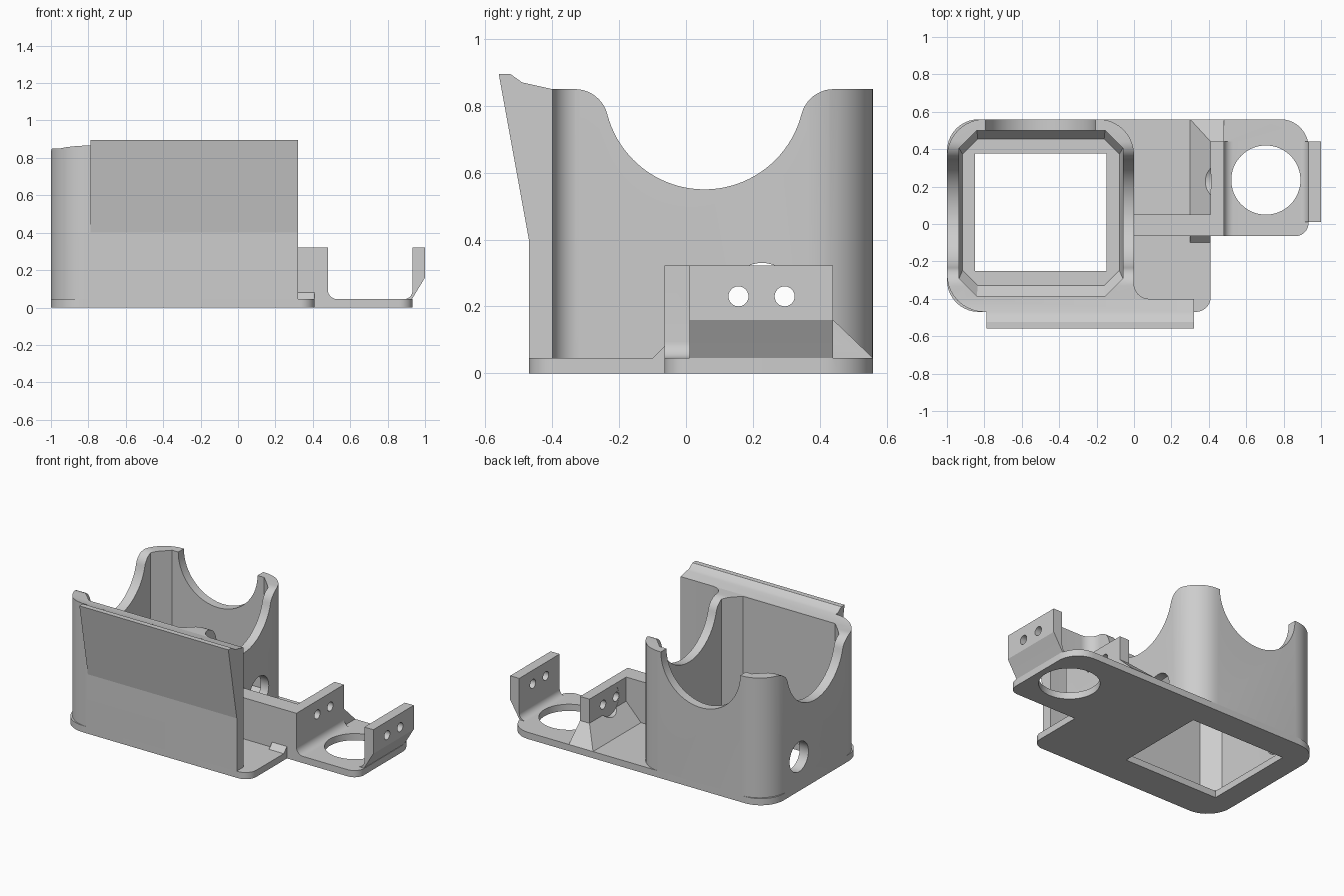
import bpy, bmesh, math
from mathutils import Vector

if "Cube" in bpy.data.objects:
    bpy.data.objects.remove(bpy.data.objects["Cube"])

grey = bpy.data.materials.new("light_grey")
grey.diffuse_color = (0.61, 0.61, 0.61, 1)
grey.use_nodes = True
grey.node_tree.nodes["Principled BSDF"].inputs["Base Color"].default_value = grey.diffuse_color


def make(name, bm):
    bmesh.ops.recalc_face_normals(bm, faces=bm.faces)
    me = bpy.data.meshes.new(name)
    bm.to_mesh(me)
    bm.free()
    me.materials.append(grey)
    ob = bpy.data.objects.new(name, me)
    bpy.context.collection.objects.link(ob)
    return ob


def rounded(pts, seg=10):
    """Outline from (u, v[, radius]) corners."""
    out = []
    for i, p in enumerate(pts):
        c = Vector(p[:2])
        if len(p) < 3:
            out.append(c)
            continue
        a = (Vector(pts[i - 1][:2]) - c).normalized()
        b = (Vector(pts[(i + 1) % len(pts)][:2]) - c).normalized()
        half = math.acos(max(-1, min(1, a.dot(b)))) / 2
        r = p[2]
        mid = c + (a + b).normalized() * (r / math.sin(half))
        s = c + a * (r / math.tan(half)) - mid
        e = c + b * (r / math.tan(half)) - mid
        start = math.atan2(s.y, s.x)
        turn = math.atan2(s.x * e.y - s.y * e.x, s.dot(e))
        for k in range(seg + 1):
            t = start + turn * k / seg
            out.append(mid + Vector((r * math.cos(t), r * math.sin(t))))
    return out


def prism(name, pts, axis, lo, hi):
    """Extrude an outline along one axis; the other two axes keep their order."""
    place = {"x": lambda p, d: (d, p[0], p[1]),
             "y": lambda p, d: (p[0], d, p[1]),
             "z": lambda p, d: (p[0], p[1], d)}[axis]
    bm = bmesh.new()
    lower = [bm.verts.new(place(p, lo)) for p in pts]
    upper = [bm.verts.new(place(p, hi)) for p in pts]
    bm.faces.new(lower)
    bm.faces.new(upper)
    n = len(pts)
    for i in range(n):
        j = (i + 1) % n
        bm.faces.new((lower[i], lower[j], upper[j], upper[i]))
    return make(name, bm)


def rect(x0, x1, y0, y1):
    return [(x0, y0), (x1, y0), (x1, y1), (x0, y1)]


def disc(u, v, r, n=48):
    return [(u + r * math.cos(math.tau * i / n), v + r * math.sin(math.tau * i / n)) for i in range(n)]


def hull(name, pts):
    bm = bmesh.new()
    for p in pts:
        bm.verts.new(p)
    bmesh.ops.convex_hull(bm, input=bm.verts)
    bmesh.ops.dissolve_limit(bm, angle_limit=0.01, verts=bm.verts, edges=bm.edges)
    return make(name, bm)


def combine(ob, tool, op):
    m = ob.modifiers.new(op, "BOOLEAN")
    m.operation, m.object, m.solver = op, tool, "EXACT"
    bpy.context.view_layer.objects.active = ob
    bpy.ops.object.modifier_apply(modifier=m.name)
    bpy.data.objects.remove(tool)


# Base plate with the side arm
T = 0.045
base = prism("base_and_cradle", rounded([
    (-1, -0.47, 0.17), (0.41, -0.47, 0.08), (0.41, -0.065), (0.933, -0.065, 0.07),
    (0.933, 0.56, 0.15), (-1, 0.56, 0.17)]), "z", 0, T)

# Cradle: inner flange, outer flange, front rib, corner gusset, small toe
inner = prism("inner_flange", rounded([
    (0.41, 0.01), (0.56, 0.01), (0.56, T), (0.48, T, 0.05), (0.48, 0.322), (0.41, 0.322)]),
    "y", -0.065, 0.44)
outer = prism("outer_flange", rounded([
    (0.86, 0.01), (0.91, 0.01), (0.933, 0.05), (1, 0.16), (1, 0.322), (0.933, 0.322),
    (0.933, T, 0.045), (0.86, T)]), "y", 0.01, 0.44)
rib = prism("rib", rect(0, 0.45, 0.01, 0.322), "y", -0.065, 0.05)
gusset = hull("gusset", [(x, y, z) for x in (0.30, 0.48) for y in (0.04, 0.56) for z in (0.01, T)]
              + [(x, y, 0.16) for x in (0.41, 0.48) for y in (0.04, 0.44)])
toe = prism("toe", [(-0.10, T), (-0.065, 0.08), (-0.05, 0.08), (-0.05, 0.01), (-0.10, 0.01)],
            "x", 0.30, 0.41)
for part in (inner, outer, rib, gusset, toe):
    combine(base, part, "UNION")

# Floor window, round seat, cable bore and screw holes
combine(base, prism("cut", rect(-0.85, -0.148, -0.25, 0.378), "z", -0.1, 0.2), "DIFFERENCE")
combine(base, prism("cut", disc(0.705, 0.235, 0.185, 64), "z", -0.1, 0.2), "DIFFERENCE")
combine(base, prism("cut", disc(0.227, 0.23, 0.1), "x", 0.1, 0.411), "DIFFERENCE")
for y in (0.157, 0.295):
    combine(base, prism("cut", disc(y, 0.23, 0.03, 24), "x", 0.3, 1.1), "DIFFERENCE")

# Box shell with its long front panel
shell = prism("box_shell", rounded([
    (-1, -0.47, 0.2), (0.32, -0.47), (0.32, -0.4), (0, -0.4, 0.08),
    (0, 0.56, 0.19), (-1, 0.56, 0.2)]), "z", T, 0.9)


def octagon(x0, x1, y0, y1, c, z):
    return [(x, y, z) for x, y in (
        (x0 + c, y0), (x1 - c, y0), (x1, y0 + c), (x1, y1 - c),
        (x1 - c, y1), (x0 + c, y1), (x0, y1 - c), (x0, y0 + c))]


# Hollow with a sloped foot
combine(shell, hull("cut", octagon(-0.915, -0.08, -0.325, 0.45, 0.08, T - 0.005)
                    + octagon(-0.935, -0.06, -0.385, 0.5, 0.095, 0.1)
                    + octagon(-0.935, -0.06, -0.385, 0.5, 0.095, 1.2)), "DIFFERENCE")

# Side scoops with rounded shoulders, also trimming the rim
cy, top, R, r = 0.055, 0.85, 0.3, 0.1
dy = math.sqrt((R + r) ** 2 - r ** 2)
tilt = math.atan2(r, dy)
shoulder = [(cy - dy + r * math.cos(a), top - r + r * math.sin(a))
            for a in [math.pi / 2 - (math.pi / 2 - tilt) * i / 10 for i in range(11)]]
bowl = [(cy + R * math.cos(a), top + R * math.sin(a))
        for a in [math.pi + tilt + (math.pi - 2 * tilt) * i / 40 for i in range(1, 40)]]
curve = shoulder + bowl + [(2 * cy - u, v) for u, v in reversed(shoulder)]
combine(shell, prism("cut", [(-0.7, 0.91), (-0.49, 0.87), (-0.4, top)] + curve
                     + [(0.7, top), (0.7, 1.3), (-0.7, 1.3)], "x", -1.2, 0.6), "DIFFERENCE")

# Rear scoop and side bores
combine(shell, prism("cut", disc(-0.5, 0.85, 0.295, 80), "y", 0.4, 0.7), "DIFFERENCE")
combine(shell, prism("cut", disc(0.227, 0.23, 0.1), "x", -1.2, 0.2), "DIFFERENCE")

# Leaning lip on the front panel
lip = prism("lip", [(-0.47, 0.4), (-0.56, 0.895), (-0.525, 0.895), (-0.49, 0.87),
                    (-0.45, 0.861), (-0.45, 0.4)], "x", -0.788, 0.32)
combine(shell, lip, "UNION")

for ob in (base, shell):
    bpy.ops.object.select_all(action="DESELECT")
    ob.select_set(True)
    bpy.context.view_layer.objects.active = ob
    bpy.ops.object.shade_smooth_by_angle(angle=math.radians(30))
